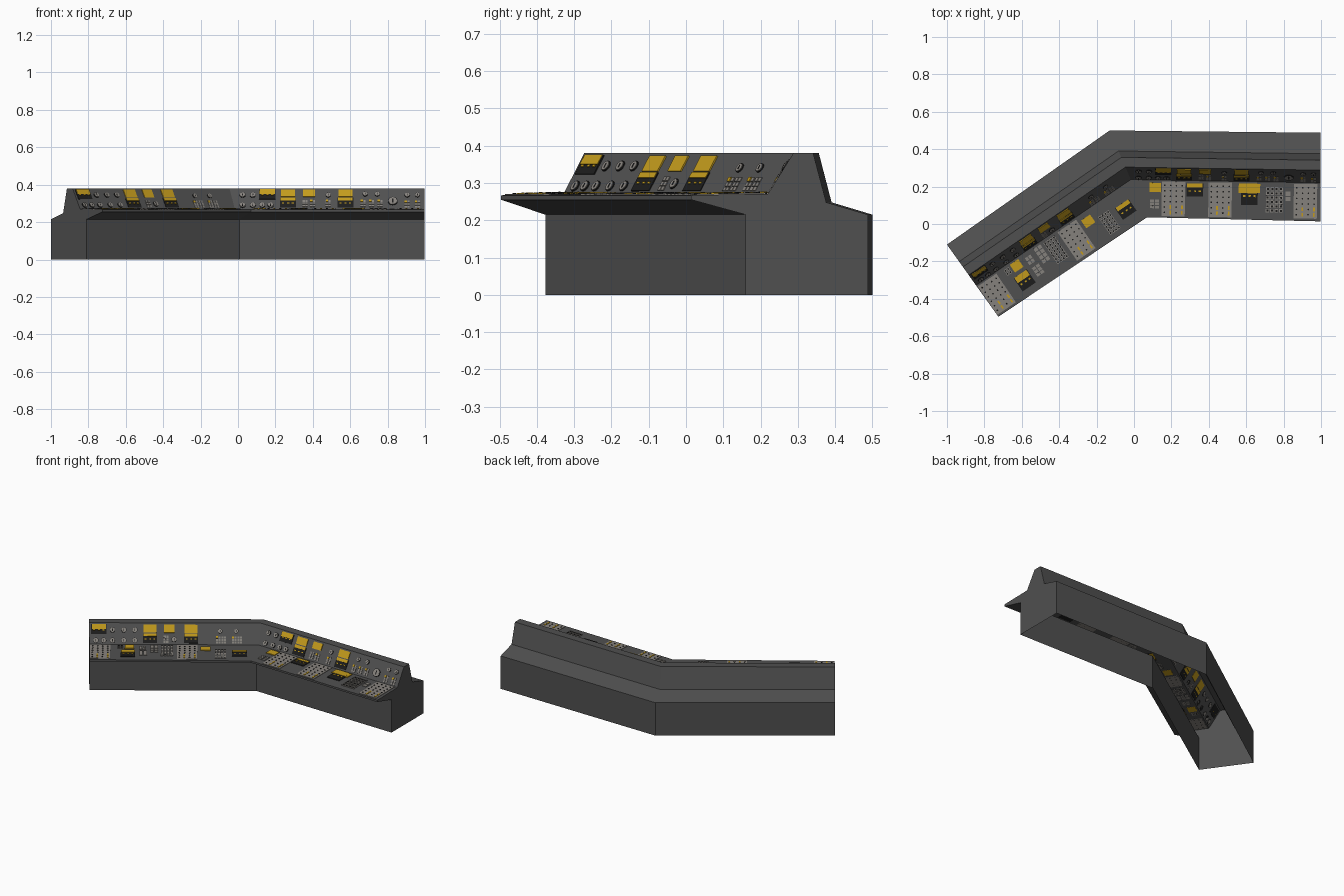
import bpy, bmesh, math
from mathutils import Vector, Matrix

if "Cube" in bpy.data.objects:
    bpy.data.objects.remove(bpy.data.objects["Cube"])

def material(name, col):
    m = bpy.data.materials.new(name)
    m.diffuse_color = (*col, 1)
    m.use_nodes = True
    m.node_tree.nodes["Principled BSDF"].inputs["Base Color"].default_value = m.diffuse_color
    return m

MATS = {
    "body": material("dark grey", (0.08, 0.08, 0.08)),
    "black": material("black", (0.012, 0.012, 0.012)),
    "grey": material("warm light grey", (0.24, 0.225, 0.205)),
    "yellow": material("amber yellow", (0.55, 0.33, 0.012)),
}

# Three stations: left end, bend, right end (back point, direction to the front)
STATIONS = [(Vector((-1.0, -0.11, 0)), Vector((0.58, -0.814, 0))),
            (Vector((-0.13, 0.50, 0)), Vector((0.421, -0.979, 0))),
            (Vector((0.997, 0.488, 0)), Vector((0, -1, 0)))]
# Cross-section (distance from the back, height)
PROFILE = [(0, 0), (0, 0.215), (0.112, 0.248), (0.147, 0.38), (0.20, 0.38),
           (0.268, 0.271), (0.474, 0.267), (0.474, 0.255), (0.328, 0.215), (0.328, 0)]

def point(station, d, z):
    p, n = STATIONS[station]
    return p + n * d + Vector((0, 0, z))

def finish(bm, name, mat):
    me = bpy.data.meshes.new(name)
    bm.to_mesh(me)
    bm.free()
    me.materials.append(MATS[mat])
    ob = bpy.data.objects.new(name, me)
    bpy.context.collection.objects.link(ob)

# Console shell, bent in the middle, open underneath
bm = bmesh.new()
rings = [[bm.verts.new(point(i, d, z)) for d, z in PROFILE] for i in range(3)]
for a, b in zip(rings, rings[1:]):
    for k in range(len(PROFILE) - 1):
        bm.faces.new((a[k], a[k + 1], b[k + 1], b[k]))
bm.faces.new(rings[0])
bm.faces.new(rings[2])
bmesh.ops.recalc_face_normals(bm, faces=bm.faces)
finish(bm, "console_body", "body")

# One mesh per kind of detail
PARTS = {n: (bmesh.new(), m) for n, m in {
    "switch_panels": "grey", "keys": "grey", "dial_faces": "grey",
    "dial_rims": "black", "key_caps": "black", "keyboards": "black",
    "screens": "yellow", "lit_keys": "yellow"}.items()}

class Surface:
    """Flat area of one arm: a runs along the arm, b runs down from its upper edge."""
    def __init__(self, arm, k):
        d0, z0 = PROFILE[k]
        d1, z1 = PROFILE[k + 1]
        self.o = point(arm, d0, z0)
        ex = (point(arm + 1, d0, z0) - self.o).normalized()
        down = point(arm, d1, z1) - self.o
        down = (down - ex * down.dot(ex)).normalized()
        n = down.cross(ex)
        self.m = Matrix.Translation(self.o) @ Matrix((ex, -down, n)).transposed().to_4x4()

    def box(self, part, a, b, w, h, top=0.004):
        mat = self.m @ Matrix.Translation((a, -b, top / 2 - 0.0005)) @ Matrix.Diagonal((w, h, top + 0.001, 1))
        bmesh.ops.create_cube(PARTS[part][0], size=1, matrix=mat)

    def disc(self, part, a, b, r, top, sides=16):
        mat = self.m @ Matrix.Translation((a, -b, top / 2 - 0.0005))
        bmesh.ops.create_cone(PARTS[part][0], cap_ends=True, segments=sides, radius1=r,
                              radius2=r, depth=top + 0.001, matrix=mat)

    def dial(self, a, b, r=0.016):
        self.disc("dial_rims", a, b, r, 0.004)
        self.disc("dial_faces", a, b, r * 0.86, 0.006)
        self.box("key_caps", a, b, r * 0.25, r * 0.9, 0.007)

    def grid(self, a, b, w, h, nx, ny, capped=False):
        cw, ch = w / nx, h / ny
        for i in range(nx):
            for j in range(ny):
                x, y = a - w / 2 + cw * (i + 0.5), b - h / 2 + ch * (j + 0.5)
                self.box("keys", x, y, cw * 0.8, ch * 0.8, 0.004)
                if capped:
                    self.box("key_caps", x, y, cw * 0.45, ch * 0.45, 0.005)

    def switches(self, a, b, w=0.12, h=0.185):
        # grey panel with dark knobs and a few lit keys near the front
        self.box("switch_panels", a, b, w, h, 0.003)
        for i in range(4):
            for j in range(6):
                x, y = a + w * (i - 1.5) / 4, b + h * (j - 2.5) / 6.4
                if j >= 4 and i in (1, 3):
                    self.box("lit_keys", x, y, 0.009, 0.02, 0.006)
                else:
                    self.disc("key_caps", x, y, 0.0045, 0.006, 8)

    def terminal(self, a, b, w, h, split=0.5):
        # black keyboard with a yellow screen above it
        self.box("keyboards", a, b, w, h, 0.004)
        self.box("screens", a, b - h * (1 - split) / 2, w * 0.92, h * split, 0.006)
        for i in (-0.3, 0.02, 0.3):
            self.box("lit_keys", a + i * w, b + h * 0.08, w * 0.13, h * 0.1, 0.006)

    def screen(self, a, b, w, h):
        self.box("screens", a, b, w, h, 0.005)

    def buttons(self, a, b, lit=True):
        # small cluster: two columns of keys with one lit key
        self.grid(a, b, 0.03, 0.045, 2, 3)
        if lit:
            self.box("lit_keys", a - 0.007, b - 0.015, 0.012, 0.012, 0.006)

# Left arm: slanted instrument panel
s = Surface(0, 4)
s.terminal(0.057, 0.038, 0.09, 0.06)
for a in (0.138, 0.205, 0.27):
    s.dial(a, 0.042)
for a in (0.04, 0.086, 0.138, 0.205, 0.27):
    s.dial(a, 0.105)
for a in (0.36, 0.603):
    s.screen(a, 0.035, 0.075, 0.048)
    s.terminal(a, 0.092, 0.085, 0.058, 0.3)
s.screen(0.475, 0.035, 0.062, 0.048)
s.buttons(0.455, 0.098, False)
s.dial(0.503, 0.098)
for a in (0.775, 0.87):
    s.dial(a, 0.048, 0.014)
    s.buttons(a - 0.012, 0.1)
    s.buttons(a + 0.022, 0.1, False)

# Left arm: counter
s = Surface(0, 5)
s.switches(0.065, 0.102)
s.switches(0.58, 0.104)
s.grid(0.183, 0.035, 0.035, 0.04, 2, 2, True)
s.screen(0.238, 0.036, 0.055, 0.05)
s.terminal(0.23, 0.125, 0.085, 0.085, 0.4)
s.grid(0.315, 0.05, 0.04, 0.05, 2, 2)
s.grid(0.32, 0.12, 0.05, 0.06, 2, 3)
s.grid(0.385, 0.06, 0.05, 0.1, 2, 4)
s.grid(0.46, 0.085, 0.075, 0.14, 4, 7, True)
s.screen(0.688, 0.056, 0.058, 0.05)
s.grid(0.778, 0.125, 0.07, 0.12, 4, 6, True)
s.terminal(0.89, 0.117, 0.088, 0.075, 0.3)

# Right arm: slanted instrument panel
s = Surface(1, 4)
o = s.o.x
for a in (0.025, 0.08):
    s.dial(a - o, 0.042)
for a in (0.025, 0.08, 0.13, 0.175):
    s.dial(a - o, 0.105)
s.terminal(0.157 - o, 0.038, 0.088, 0.06)
for a in (0.268, 0.575):
    s.screen(a - o, 0.032, 0.075, 0.045)
    s.terminal(a - o, 0.09, 0.085, 0.06, 0.3)
s.screen(0.38 - o, 0.032, 0.065, 0.042)
s.buttons(0.36 - o, 0.095, False)
s.buttons(0.40 - o, 0.095)
s.dial(0.483 - o, 0.042, 0.014)
s.buttons(0.483 - o, 0.095)
for a in (0.68, 0.745):
    s.dial(a - o, 0.036, 0.014)
for a in (0.67, 0.715, 0.76):
    s.buttons(a - o, 0.095)
s.dial(0.828 - o, 0.08, 0.026)
for a in (0.905, 0.96):
    s.dial(a - o, 0.042, 0.014)
    s.buttons(a - o, 0.1)

# Right arm: counter
s = Surface(1, 5)
o = s.o.x
for a in (0.212, 0.462, 0.918):
    s.switches(a - o, 0.1, 0.125)
s.screen(0.115 - o, 0.04, 0.062, 0.05)
s.grid(0.112 - o, 0.128, 0.055, 0.05, 2, 3)
s.terminal(0.326 - o, 0.05, 0.09, 0.07, 0.3)
s.terminal(0.618 - o, 0.068, 0.09, 0.115, 0.45)
s.screen(0.618 - o, 0.036, 0.115, 0.05)
s.grid(0.752 - o, 0.095, 0.095, 0.14, 4, 6, True)
s.grid(0.825 - o, 0.075, 0.035, 0.055, 1, 2)

for name, (bm, mat) in PARTS.items():
    finish(bm, name, mat)
